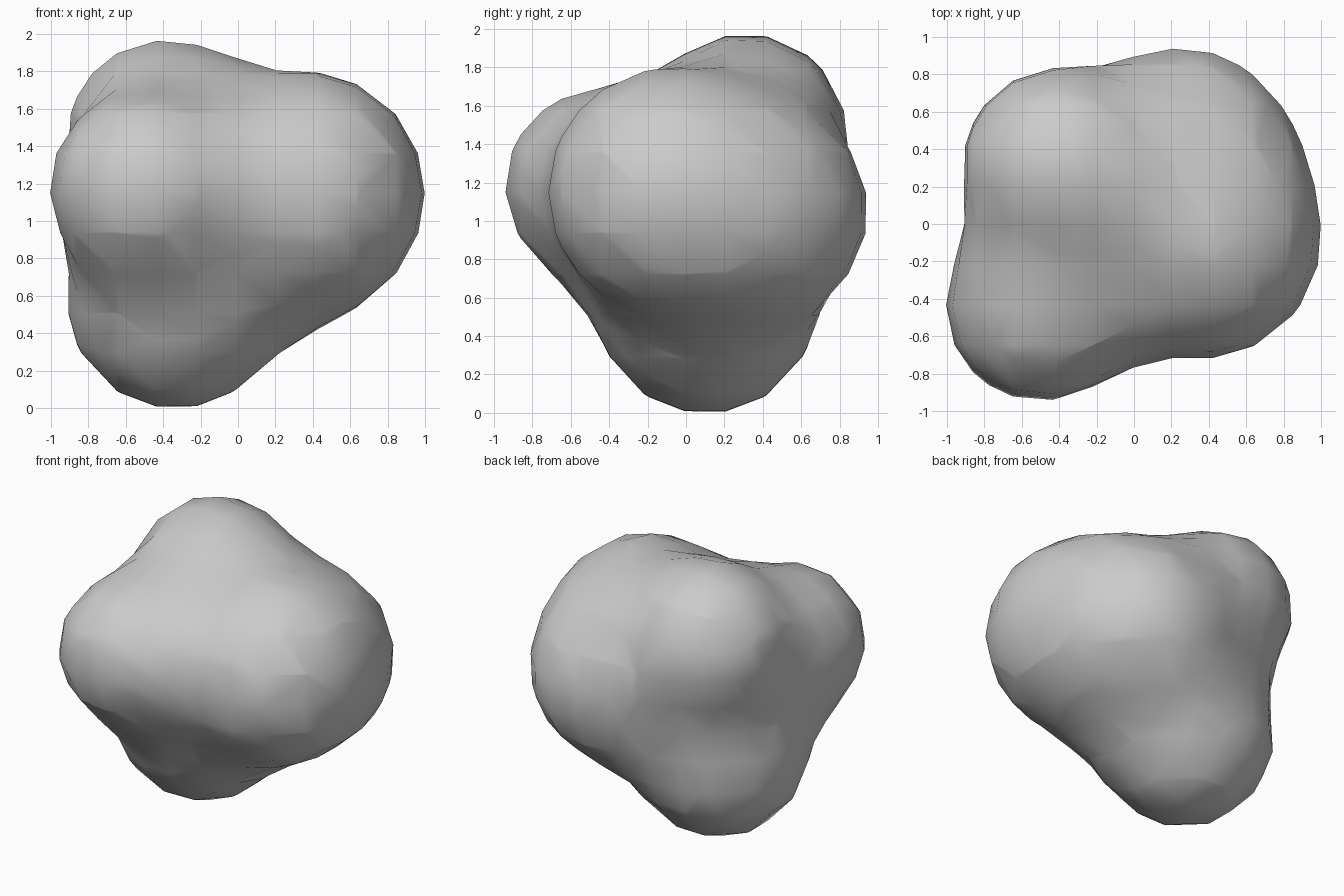
import bpy
from mathutils import Vector

if "Cube" in bpy.data.objects:
    bpy.data.objects.remove(bpy.data.objects["Cube"])

# Coarse sampling lattice of the blob: its origin and cell size
ORIGIN = Vector((0.10, 0.10, 1.042))
CELL = 0.2135

# Visible lobe centres and radii
LOBES = {
    "front_left": ((-0.50, -0.44, 1.18), 0.505),
    "top_back": ((-0.39, 0.31, 1.445), 0.53),
    "right": ((0.35, -0.07, 1.15), 0.65),
    "back_right": ((0.25, 0.42, 1.04), 0.525),
    "bottom": ((-0.335, 0.105, 0.575), 0.585),
}

# Metaball that melts the lobes together
data = bpy.data.metaballs.new("lobes")
data.resolution = data.render_resolution = CELL
data.threshold = 0.6
for centre, radius in LOBES.values():
    ball = data.elements.new(type='BALL')
    ball.co = Vector(centre) - ORIGIN
    ball.stiffness = 2.0
    ball.radius = radius / 0.575      # a lone ball shows 57.5 % of its radius

source = bpy.data.objects.new("lobes", data)
source.location = ORIGIN
bpy.context.collection.objects.link(source)
bpy.context.view_layer.update()

# Turn it into a smooth-shaded mesh
depsgraph = bpy.context.evaluated_depsgraph_get()
mesh = bpy.data.meshes.new_from_object(source.evaluated_get(depsgraph))
mesh.name = "lumpy_blob"
for face in mesh.polygons:
    face.use_smooth = True
blob = bpy.data.objects.new("lumpy_blob", mesh)
blob.location = ORIGIN
bpy.context.collection.objects.link(blob)
bpy.data.objects.remove(source)
